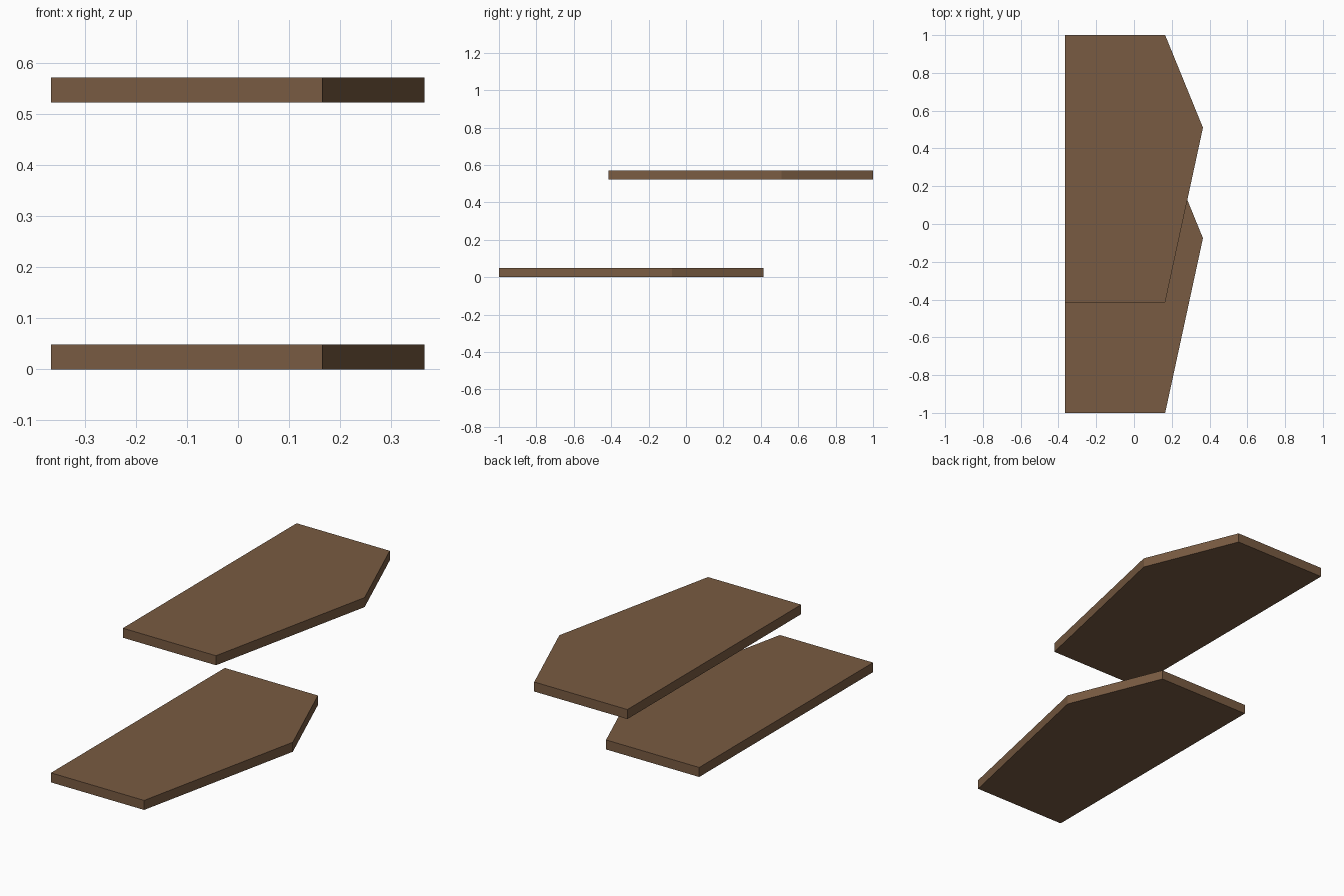
import bpy
import bmesh

if "Cube" in bpy.data.objects:
    bpy.data.objects.remove(bpy.data.objects["Cube"])

wood = bpy.data.materials.new("brown wood")
wood.diffuse_color = (0.19, 0.105, 0.054, 1.0)
wood.use_nodes = True
wood.node_tree.nodes["Principled BSDF"].inputs["Base Color"].default_value = wood.diffuse_color

THICKNESS = 0.049

# Outline of one board: straight back edge, pointed free edge
OUTLINE = [(-0.366, -1.0), (0.165, -1.0), (0.365, -0.075),
           (0.165, 0.415), (-0.366, 0.415)]


def make_shelf(name, y_shift, z_bottom):
    bm = bmesh.new()
    face = bm.faces.new([bm.verts.new((x, y + y_shift, z_bottom)) for x, y in OUTLINE])
    ext = bmesh.ops.extrude_face_region(bm, geom=[face])
    top = [v for v in ext["geom"] if isinstance(v, bmesh.types.BMVert)]
    bmesh.ops.translate(bm, verts=top, vec=(0, 0, THICKNESS))
    bmesh.ops.recalc_face_normals(bm, faces=bm.faces)
    mesh = bpy.data.meshes.new(name)
    bm.to_mesh(mesh)
    bm.free()
    mesh.materials.append(wood)
    obj = bpy.data.objects.new(name, mesh)
    bpy.context.collection.objects.link(obj)


# Two identical boards, the upper one set further back
make_shelf("lower_shelf", 0.0, 0.0)
make_shelf("upper_shelf", 0.585, 0.522)
